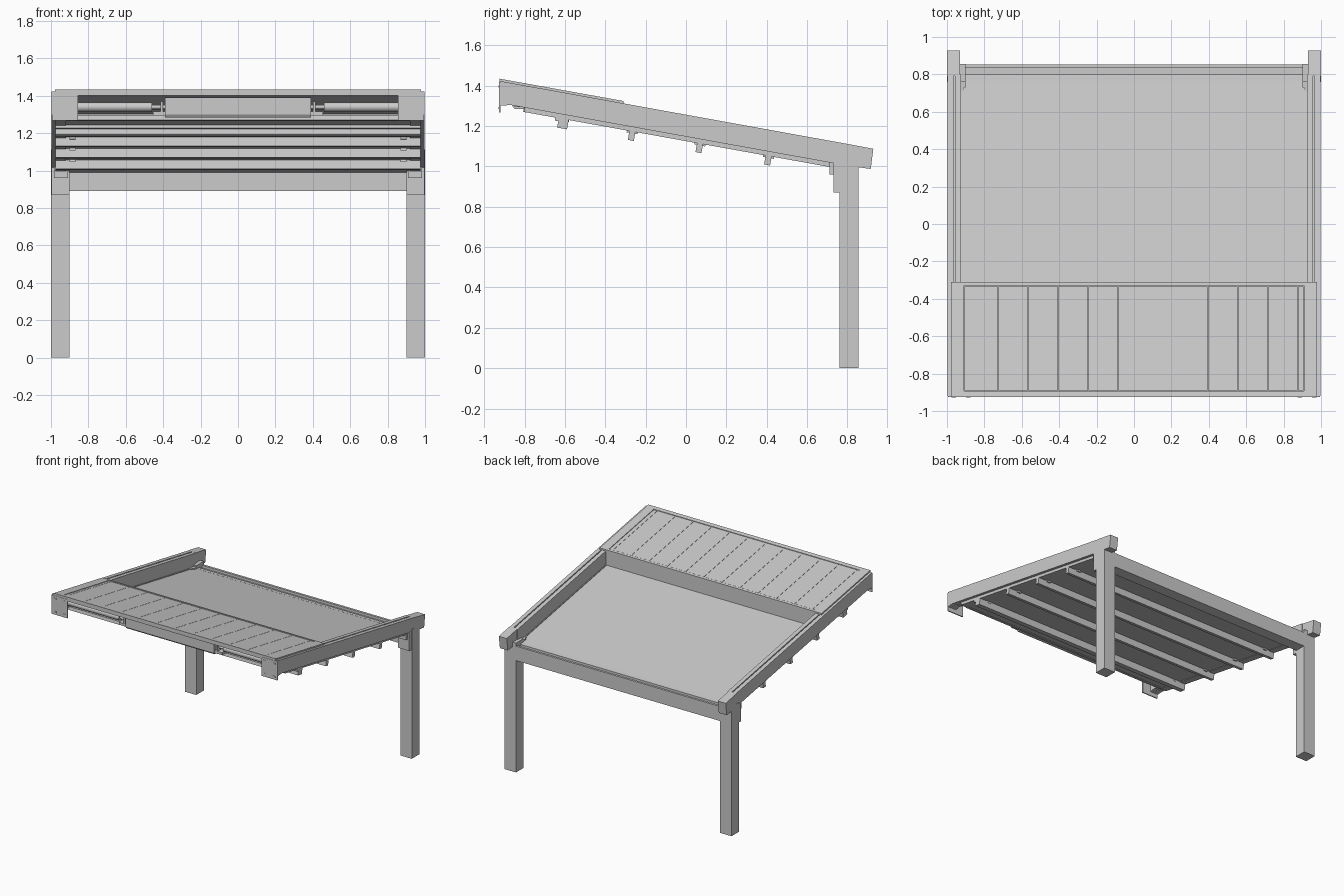
import bpy, bmesh, math

if "Cube" in bpy.data.objects:
    bpy.data.objects.remove(bpy.data.objects["Cube"])

SLOPE = 0.18                      # roof falls towards the back
ANG = math.atan(SLOPE)
SN, CS = math.sin(ANG), math.cos(ANG)


def roof(y, off):
    """Point on a line parallel to the roof (off = height at y 0)."""
    return (y, off - SLOPE * y)


def finish(name, bm):
    bmesh.ops.recalc_face_normals(bm, faces=bm.faces)
    me = bpy.data.meshes.new(name)
    bm.to_mesh(me)
    bm.free()
    ob = bpy.data.objects.new(name, me)
    bpy.context.collection.objects.link(ob)
    return ob


def prism(name, x0, x1, profile):
    """Extrude a (y, z) profile from x0 to x1."""
    bm = bmesh.new()
    f = bm.faces.new([bm.verts.new((x0, y, z)) for y, z in profile])
    ext = bmesh.ops.extrude_face_region(bm, geom=[f])
    for v in ext["geom"]:
        if isinstance(v, bmesh.types.BMVert):
            v.co.x = x1
    return finish(name, bm)


def box(name, x0, x1, y0, y1, z0, z1):
    return prism(name, x0, x1, [(y0, z0), (y1, z0), (y1, z1), (y0, z1)])


def strip(name, x0, x1, y0, y1, o0, o1):
    """Slab parallel to the roof with vertical ends."""
    return prism(name, x0, x1, [roof(y0, o0), roof(y1, o0), roof(y1, o1), roof(y0, o1)])


def hung(name, x0, x1, y, off, w, h):
    """Box of width w hanging square below the roof line."""
    yc, zc = roof(y, off)
    pts = [(-w / 2, 0), (w / 2, 0), (w / 2, -h), (-w / 2, -h)]
    return prism(name, x0, x1, [(yc + a * CS + b * SN, zc - a * SN + b * CS) for a, b in pts])


def tube(name, x0, x1, y, z, r, n=20):
    ob = prism(name, x0, x1, [(y + r * math.cos(2 * math.pi * i / n),
                               z + r * math.sin(2 * math.pi * i / n)) for i in range(n)])
    for p in ob.data.polygons:
        p.use_smooth = len(p.vertices) == 4
    return ob


for s, side in ((-1, "left"), (1, "right")):
    # Posts and their head brackets
    box(side + "_post", s * 0.9, s * 1.0, 0.76, 0.855, 0, 1.03)
    box(side + "_post_bracket", s * 0.9, s * 0.998, 0.73, 0.76, 0.87, 1.02)
    box(side + "_bracket_lip", s * 0.91, s * 0.985, 0.71, 0.73, 0.96, 1.02)

    # Sloping rails: outer wall, inner wall, groove floor, end block
    rail = [roof(-0.92, 1.257), (-0.92, 1.30), (-0.87, 1.304), roof(0.80, 1.147), roof(0.80, 1.255)]
    prism(side + "_rail_outer", s * 0.965, s * 0.997, rail)
    prism(side + "_rail_inner", s * 0.925, s * 0.957, rail)
    strip(side + "_rail_groove", s * 0.957, s * 0.965, -0.86, 0.80, 1.15, 1.245)
    prism(side + "_rail_end_block", s * 0.93, s * 1.0,
          [(0.79, 1.113), (0.928, 1.087), (0.915, 0.987), (0.79, 1.005)])
    strip(side + "_guide_track", s * 0.92, s * 0.975, -0.80, 0.73, 1.125, 1.148)

    # Front end plates with bolts in the corners
    box(side + "_end_plate", s * 0.855, s * 0.995, -0.926, -0.918, 1.267, 1.417)
    for bx in (0.885, 0.965):
        for bz in (1.29, 1.395):
            box(side + "_plate_bolt", s * (bx - 0.012), s * (bx + 0.012),
                -0.928, -0.925, bz - 0.005, bz + 0.005)

    # Drive tubes and couplings beside the motor housing
    tube(side + "_drive_tube", s * 0.46, s * 0.91, -0.82, 1.34, 0.025)
    tube(side + "_drive_shaft", s * 0.38, s * 0.47, -0.82, 1.34, 0.012)
    box(side + "_coupling_bracket", s * 0.39, s * 0.455, -0.85, -0.79, 1.295, 1.315)
    box(side + "_coupling_plate", s * 0.40, s * 0.415, -0.85, -0.79, 1.295, 1.37)

    # Side frames of the front hood
    strip(side + "_hood_frame", s * 0.908, s * 0.978, -0.922, -0.31, 1.25, 1.268)

# Gutter beam across the back
prism("gutter_beam", -0.997, 0.997,
      [(0.765, 0.89), (0.853, 0.89), (0.853, 1.005), (0.835, 1.005),
       (0.835, 0.985), (0.80, 0.985), (0.80, 1.0), (0.765, 1.005)])

# Roof sheet and its front bar
strip("roof_sheet", -0.928, 0.928, -0.80, 0.79, 1.128, 1.142)
hung("sheet_front_bar", -0.925, 0.925, -0.79, 1.15, 0.025, 0.025)

# Cross beams under the sheet
hung("front_cross_beam", -0.975, 0.975, -0.605, 1.128, 0.05, 0.05)
hung("front_beam_flange", -0.975, 0.975, -0.615, 1.128, 0.065, 0.018)
for y in (-0.265, 0.07, 0.41):
    hung("cross_beam", -0.975, 0.975, y, 1.128, 0.03, 0.048)
for y in (-0.605, -0.265, 0.07, 0.41):
    for s in (-1, 1):
        hung("beam_hanger", s * 0.87, s * 0.90, y, 1.128, 0.055, 0.012)

# Front hood: edge bars, slats and back wall
prism("hood_front_lip", -0.978, 0.978,
      [roof(-0.924, 1.268), roof(-0.892, 1.268), roof(-0.892, 1.245), (-0.924, 1.402)])
strip("hood_back_edge", -0.908, 0.908, -0.328, -0.31, 1.25, 1.268)
strip("hood_back_wall", -0.925, 0.925, -0.33, -0.315, 1.14, 1.255)
for i in range(11):
    x = -0.885 + 0.16 * i
    strip("hood_slat", x + 0.001, x + 0.159, -0.89, -0.333, 1.25, 1.265)
for x0, x1 in ((-0.906, -0.886), (0.876, 0.906)):
    strip("hood_edge_slat", x0, x1, -0.89, -0.333, 1.25, 1.265)
strip("hood_underlay", -0.91, 0.91, -0.892, -0.33, 1.243, 1.251)

# Motor housing under the hood
prism("motor_housing", -0.39, 0.39,
      [(-0.86, 1.30), (-0.85, 1.285), (-0.77, 1.285), (-0.77, 1.375), (-0.86, 1.391)])
